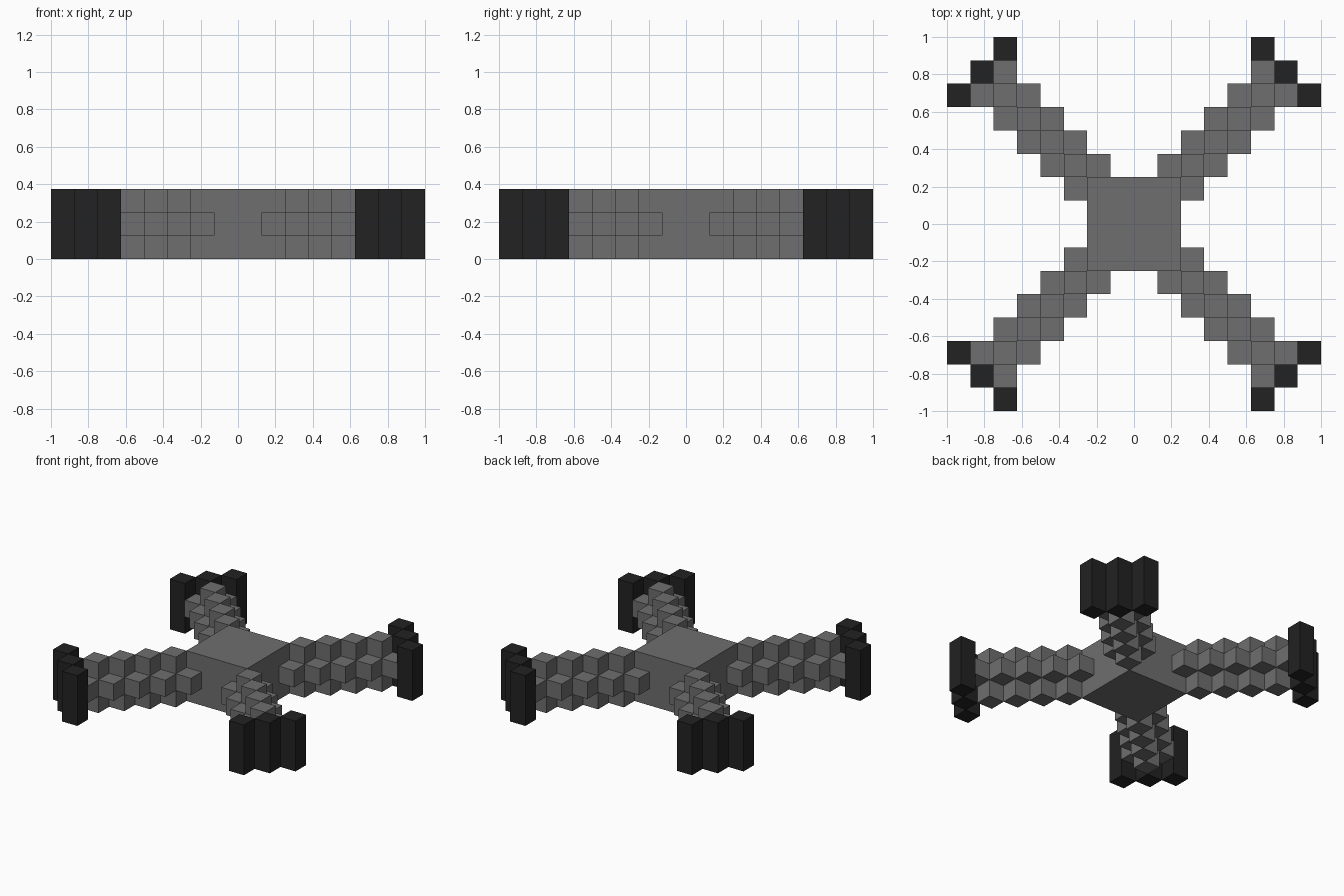
import bpy
import bmesh
from mathutils import Matrix, Vector

default = bpy.data.objects.get("Cube")
if default:
    bpy.data.objects.remove(default, do_unlink=True)

U = 0.125  # size of one block


def make_material(name, value):
    mat = bpy.data.materials.new(name)
    mat.use_nodes = True
    color = (value, value, value, 1.0)
    mat.diffuse_color = color
    mat.node_tree.nodes["Principled BSDF"].inputs["Base Color"].default_value = color
    return mat


grey = make_material("grey frame", 0.156)
black = make_material("black rotor guard", 0.016)


def block_part(name, boxes, mat):
    """One object made of boxes, each given as (low corner, high corner) in blocks."""
    bm = bmesh.new()
    for low, high in boxes:
        low, high = Vector(low) * U, Vector(high) * U
        matrix = Matrix.Translation((low + high) / 2) @ Matrix.Diagonal((*(high - low), 1))
        bmesh.ops.create_cube(bm, size=1, matrix=matrix)
    mesh = bpy.data.meshes.new(name)
    bm.to_mesh(mesh)
    bm.free()
    mesh.materials.append(mat)
    obj = bpy.data.objects.new(name, mesh)
    bpy.context.collection.objects.link(obj)
    return obj


def column(i, j, sx, sy, z0, z1):
    """Box over cell (i, j), mirrored into the quadrant given by sx and sy."""
    xs = sorted((sx * i, sx * (i + 1)))
    ys = sorted((sy * j, sy * (j + 1)))
    return (xs[0], ys[0], z0), (xs[1], ys[1], z1)


# Central body
block_part("body", [((-2, -2, 0), (2, 2, 3))], grey)

for sx, side in ((1, "left"), (-1, "right")):
    for sy, end in ((-1, "front"), (1, "back")):
        # Stepped diagonal arm: tall blocks on the diagonal, low ones beside them
        arm = [column(i, i, sx, sy, 0, 3) for i in range(2, 6)]
        for i in range(1, 6):
            arm.append(column(i, i + 1, sx, sy, 1, 2))
            arm.append(column(i + 1, i, sx, sy, 1, 2))
        block_part(f"{end}_{side}_arm", arm, grey)
        # Three dark posts across the arm tip
        posts = [column(i, 12 - i, sx, sy, 0, 3) for i in (5, 6, 7)]
        block_part(f"{end}_{side}_tip_posts", posts, black)
